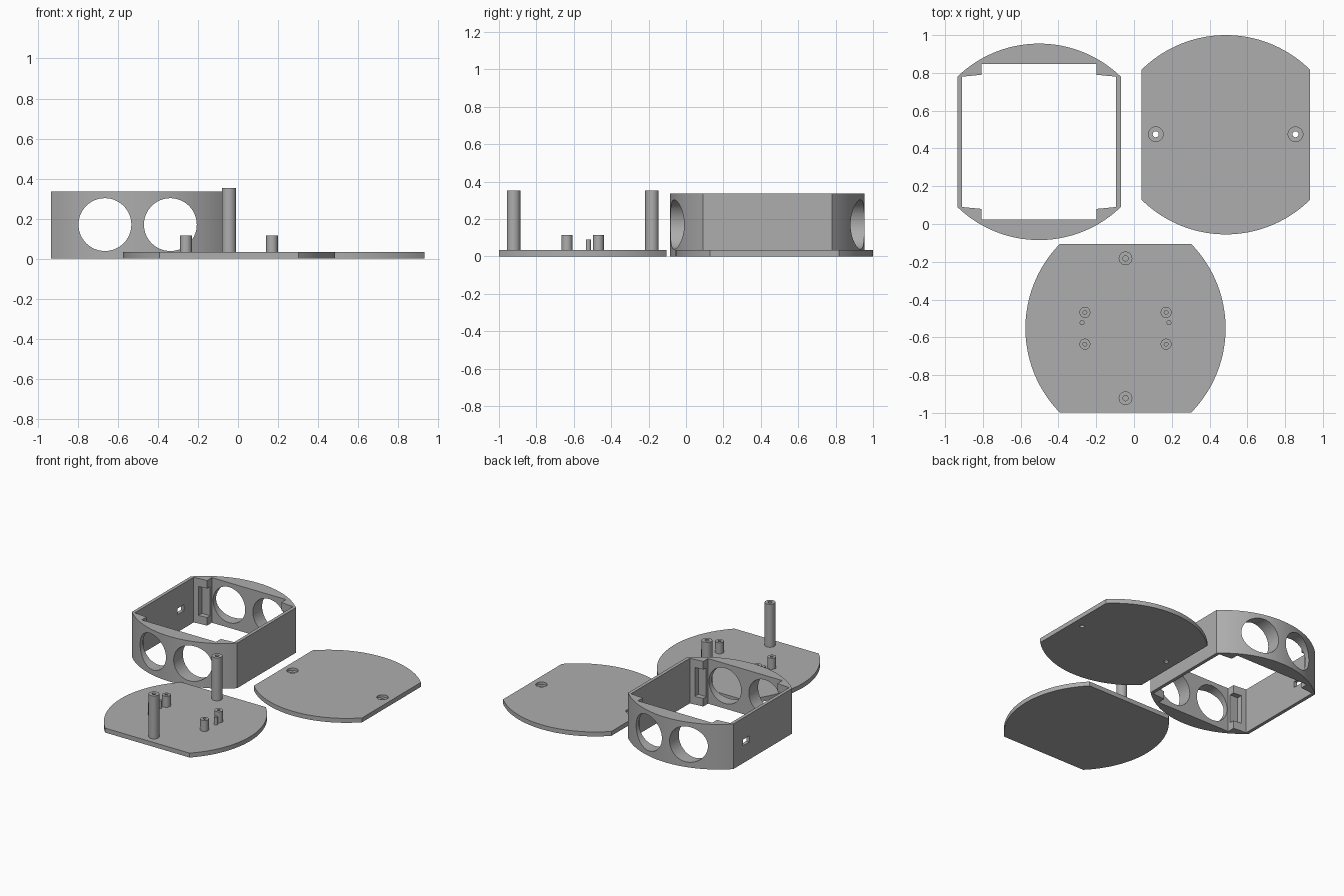
import bpy, math

cube = bpy.data.objects.get("Cube")
if cube:
    bpy.data.objects.remove(cube, do_unlink=True)

grey = bpy.data.materials.new("plain grey")
grey.use_nodes = True
colour = (0.42, 0.42, 0.42, 1)
grey.diffuse_color = colour
grey.node_tree.nodes["Principled BSDF"].inputs["Base Color"].default_value = colour


def prism(name, outline, z0, z1):
    """Extrude a counter-clockwise outline from z0 to z1."""
    n = len(outline)
    verts = [(x, y, z) for z in (z0, z1) for x, y in outline]
    faces = [list(range(n))[::-1], list(range(n, 2 * n))]
    faces += [[i, (i + 1) % n, n + (i + 1) % n, n + i] for i in range(n)]
    mesh = bpy.data.meshes.new(name)
    mesh.from_pydata(verts, [], faces)
    mesh.materials.append(grey)
    ob = bpy.data.objects.new(name, mesh)
    bpy.context.collection.objects.link(ob)
    return ob


def circle(x, y, r, n=32):
    return [(x + r * math.cos(math.tau * i / n), y + r * math.sin(math.tau * i / n))
            for i in range(n)]


def rect(x, y, hx, hy):
    return [(x - hx, y - hy), (x + hx, y - hy), (x + hx, y + hy), (x - hx, y + hy)]


def bowed(cx, cy, half, straight, apex, n=40):
    """Rectangle whose two y ends bulge out as circular arcs."""
    sag = apex - straight
    r = (half * half + sag * sag) / (2 * sag)
    a = math.asin(half / r)
    arc = []
    for i in range(n + 1):
        t = a - 2 * a * i / n
        arc.append((r * math.sin(t), apex - r + r * math.cos(t)))
    return [(cx + x, cy + y) for x, y in arc] + [(cx - x, cy - y) for x, y in arc]


def boolean(ob, tool, operation="DIFFERENCE"):
    mod = ob.modifiers.new(operation.lower(), "BOOLEAN")
    mod.operation = operation
    mod.solver = "EXACT"
    mod.object = tool
    bpy.context.view_layer.objects.active = ob
    bpy.ops.object.modifier_apply(modifier=mod.name)
    bpy.data.objects.remove(tool, do_unlink=True)


def finish(ob):
    bpy.ops.object.select_all(action="DESELECT")
    ob.select_set(True)
    bpy.context.view_layer.objects.active = ob
    bpy.ops.object.shade_smooth_by_angle(angle=math.radians(30))


# Open frame with bowed end walls
FX, FY, FH = -0.5025, 0.435, 0.335
frame = prism("frame", bowed(FX, FY, 0.4325, 0.345, 0.52), 0, FH)
quarter = [(0.408, 0.345), (0.305, 0.355), (0.305, 0.411)]
half = quarter + [(-x, y) for x, y in reversed(quarter)]
opening = [(FX + x, FY + y) for x, y in half] + [(FX - x, FY - y) for x, y in half]
boolean(frame, prism("opening_cutter", opening, -0.1, FH + 0.1))

# Corner recesses leave a tab at the top and bottom of each corner
for sx in (-1, 1):
    for sy in (-1, 1):
        pocket = rect(FX + sx * 0.33, FY + sy * 0.36, 0.04, 0.03)
        boolean(frame, prism("pocket_cutter", pocket, 0.06, FH - 0.06))

# Two round windows through both end walls
for x in (-0.665, -0.338):
    window = prism("window_cutter", circle(x, 0, 0.132, 64), -1, 1)
    window.rotation_euler.x = math.pi / 2
    window.location = (0, FY, 0.17)
    boolean(frame, window)

# Small port in the right wall
boolean(frame, prism("port_cutter", rect(-0.925, 0.63, 0.05, 0.037), 0.13, 0.175))
finish(frame)

# Lid with two counterbored screw holes
T = 0.033
lid = prism("lid", bowed(0.486, 0.4725, 0.445, 0.345, 0.5275), 0, T)
for x in (0.115, 0.855):
    boolean(lid, prism("counterbore_cutter", circle(x, 0.475, 0.039), 0.015, 0.1))
    boolean(lid, prism("screw_cutter", circle(x, 0.475, 0.016), -0.1, 0.1))
finish(lid)

# Base plate, bowed towards the sides
BX, BY = -0.045, -0.552
outline = [(BX - y, BY + x) for x, y in bowed(0, 0, 0.447, 0.347, 0.53)]
finish(prism("base_plate", outline, 0, T))


def post(name, x, y, r, top, bore):
    ob = prism(name, circle(x, y, r), T - 0.01, top)
    if bore:
        boolean(ob, prism("bore_cutter", circle(x, y, bore), T + 0.005, top + 0.1))
    finish(ob)


# Tall screw posts, board standoffs and locating pins
for end, s in (("front", -1), ("back", 1)):
    post(end + "_tall_post", BX, BY + s * 0.37, 0.036, 0.352, 0.014)
    for side, t in (("right", -1), ("left", 1)):
        post(f"{end}_{side}_standoff", BX + t * 0.215, BY + s * 0.084, 0.029, 0.115, 0.01)
for side, t in (("right", -1), ("left", 1)):
    post(side + "_pin", BX + t * 0.23, BY + 0.03, 0.013, 0.09, 0)
